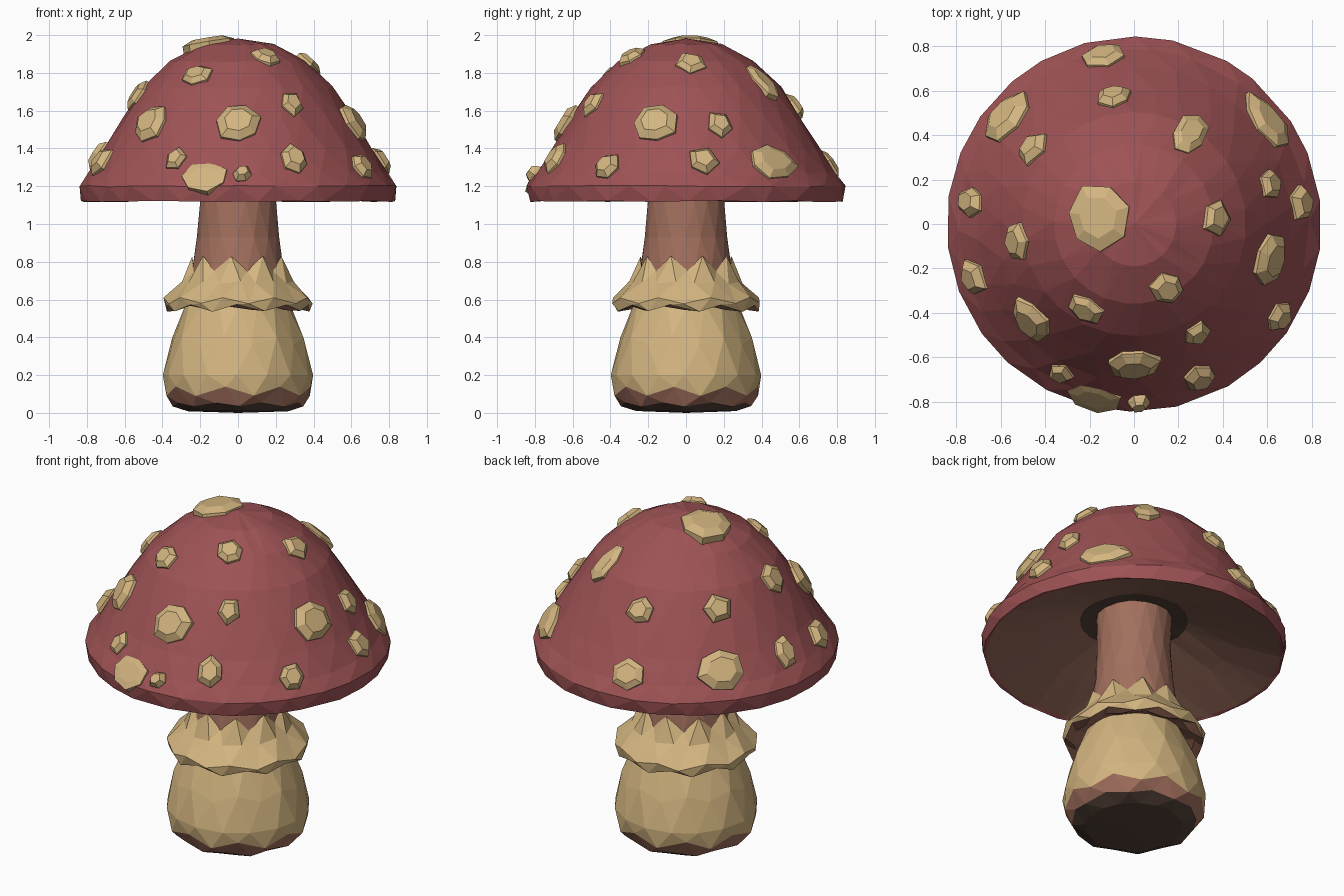
import bpy, bmesh, math, random
from mathutils import Vector

if "Cube" in bpy.data.objects:
    bpy.data.objects.remove(bpy.data.objects["Cube"])

random.seed(4)


def material(name, rgb):
    m = bpy.data.materials.new(name)
    m.diffuse_color = (*rgb, 1)
    m.use_nodes = True
    m.node_tree.nodes["Principled BSDF"].inputs["Base Color"].default_value = m.diffuse_color
    return m


RED = material("cap_red", (0.34, 0.085, 0.09))
TAN = material("tan", (0.65, 0.46, 0.215))
BROWN = material("brown", (0.36, 0.16, 0.11))
GILL = material("gill_brown", (0.30, 0.14, 0.10))
DARK = material("dark_brown", (0.09, 0.055, 0.04))


def finish(name, bm, mats):
    bmesh.ops.recalc_face_normals(bm, faces=bm.faces)
    me = bpy.data.meshes.new(name)
    bm.to_mesh(me)
    bm.free()
    for m in mats:
        me.materials.append(m)
    ob = bpy.data.objects.new(name, me)
    bpy.context.collection.objects.link(ob)
    return ob


def lathe(name, rows, n, mats, jitter=0.0):
    """Faceted revolve. Row = (radius, z, material above it, z zigzag); radius 0 is a pole."""
    bm = bmesh.new()
    rings = []
    for k, (r, z, mat, zig) in enumerate(rows):
        if r == 0:
            rings.append([bm.verts.new((0, 0, z))])
            continue
        ring = []
        for i in range(n):
            a = 2 * math.pi * (i + 0.5 * (k % 2) + random.uniform(-jitter, jitter) * 14) / n
            h = z + (zig if i % 2 else -zig) + random.uniform(-jitter, jitter) * 0.3
            ring.append(bm.verts.new((r * math.cos(a), r * math.sin(a), h)))
        rings.append(ring)
    for k in range(len(rings) - 1):
        a, b, mat = rings[k], rings[k + 1], rows[k][2]
        for i in range(n):
            j = (i + 1) % n
            if len(a) == 1:
                tris = [(a[0], b[i], b[j])]
            elif len(b) == 1:
                tris = [(a[i], a[j], b[0])]
            elif k % 2:
                tris = [(a[i], b[j], b[i]), (a[i], a[j], b[j])]
            else:
                tris = [(a[i], a[j], b[i]), (a[j], b[j], b[i])]
            for t in tris:
                bm.faces.new(t).material_index = mat
    return finish(name, bm, mats)


# Cap: conical hollow underside, thin rim, then the outer dome
DOME = [(0.845, 1.20), (0.79, 1.275), (0.71, 1.40), (0.61, 1.565),
        (0.505, 1.725), (0.36, 1.86), (0.19, 1.95), (0, 1.982)]
under = [(0, 1.36, 2, 0), (0.3, 1.325, 1, 0), (0.56, 1.225, 1, 0),
         (0.815, 1.125, 0, 0), (0.832, 1.12, 0, 0)]
lathe("cap", under + [(r, z, 0, 0) for r, z in DOME], 26, [RED, GILL, DARK], 0.013)

# Stem: dark foot, tan bulb, brown neck running up into the cap
lathe("stem", [(0, 0.0, 2, 0), (0.27, 0.01, 2, 0), (0.345, 0.045, 1, 0.01),
               (0.388, 0.115, 0, 0.025), (0.398, 0.20, 0, 0), (0.355, 0.38, 0, 0.02),
               (0.275, 0.58, 1, 0), (0.245, 0.76, 1, 0), (0.218, 0.93, 1, 0),
               (0.205, 1.12, 1, 0), (0.21, 1.35, 1, 0)],
      16, [TAN, BROWN, DARK], 0.006)

# Skirt: flared ragged collar with a brown underside
lathe("skirt", [(0.243, 0.79, 0, 0.04), (0.30, 0.69, 0, 0.005), (0.395, 0.595, 0, 0.015),
                (0.385, 0.555, 1, 0.017), (0.335, 0.555, 1, 0.01), (0.25, 0.59, 1, 0)],
      18, [TAN, BROWN], 0.01)


def dome_point(r):
    """Height and outward normal (radial, z) of the dome at radius r."""
    for (r0, z0), (r1, z1) in zip(DOME, DOME[1:]):
        if r1 <= r <= r0:
            f = (r - r0) / (r1 - r0)
            return z0 + f * (z1 - z0), Vector((z1 - z0, r0 - r1)).normalized()


def spot(bm, x, y, wide, tall, height):
    """Chipped wart lying on the dome, its base sunk under the surface."""
    r = math.hypot(x, y)
    z, slope = dome_point(r)
    out = Vector((x / r, y / r, 0))
    normal = out * slope.x + Vector((0, 0, slope.y))
    side = Vector((-out.y, out.x, 0))
    up = normal.cross(side)
    n = 7 if max(wide, tall) > 0.1 else random.choice((5, 6))
    turn = random.uniform(0, 6.28)
    wobble = [random.uniform(0.88, 1.14) for _ in range(n)]
    rings = []
    for scale, h in ((1.0, -0.05), (1.0, height * 0.25), (0.62, height)):
        ring = []
        for i, w in enumerate(wobble):
            a = turn + 2 * math.pi * i / n
            offset = side * math.cos(a) * wide + up * math.sin(a) * tall
            ring.append(bm.verts.new(Vector((x, y, z)) + offset * scale * w + normal * h))
        rings.append(ring)
    for a, b in zip(rings, rings[1:]):
        for i in range(n):
            j = (i + 1) % n
            bm.faces.new((a[i], a[j], b[j], b[i]))
    bm.faces.new(rings[-1])
    bm.faces.new(rings[0][::-1])


# Cap spots: x, y, half width, half height, thickness
SPOTS = [(-0.16, 0.03, .15, .14, .03), (-0.14, 0.755, .10, .09, .03),
         (-0.09, 0.57, .075, .075, .035), (-0.57, 0.48, .135, .125, .04),
         (-0.45, 0.34, .09, .085, .04), (-0.73, 0.10, .07, .09, .04),
         (-0.53, -0.08, .09, .085, .03), (-0.72, -0.24, .085, .09, .04),
         (-0.46, -0.43, .11, .11, .04), (-0.22, -0.38, .085, .075, .03),
         (0.15, -0.29, .08, .08, .035), (0.28, -0.49, .065, .075, .035),
         (0.0, -0.63, .115, .12, .04), (0.30, -0.685, .075, .085, .04),
         (-0.33, -0.67, .06, .07, .03), (-0.18, -0.785, .12, .095, .008),
         (0.02, -0.80, .05, .05, .04), (0.65, -0.42, .075, .08, .04),
         (0.61, -0.16, .115, .115, .04), (0.37, 0.03, .085, .075, .03),
         (0.61, 0.18, .075, .085, .035), (0.75, 0.09, .08, .08, .04),
         (0.60, 0.46, .145, .105, .03), (0.25, 0.40, .075, .13, .025)]
bm = bmesh.new()
for s in SPOTS:
    spot(bm, *s)
finish("cap_spots", bm, [TAN])
